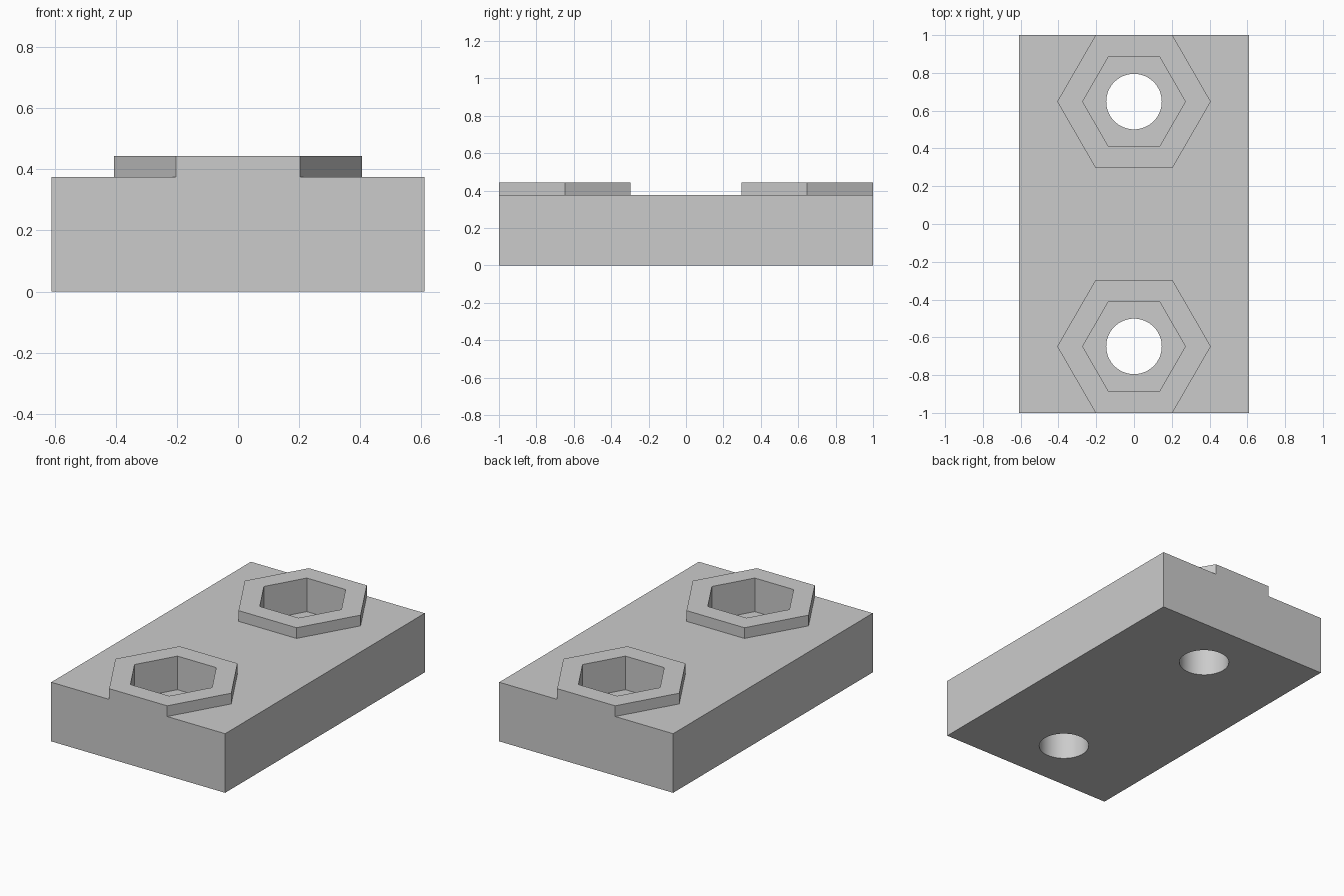
import bpy
import math

default = bpy.data.objects.get("Cube")
if default:
    bpy.data.objects.remove(default, do_unlink=True)

HEIGHT = 0.375        # top of the block
RIM_TOP = 0.443       # top of the raised hexagons
POCKET_FLOOR = 0.23   # seat inside each hexagon
SEAT_Y = 0.648
RIM_RADIUS = (1.0 - SEAT_Y) / math.cos(math.pi / 6)

grey = bpy.data.materials.new("plain grey")
grey.use_nodes = True
colour = (0.6, 0.6, 0.6, 1.0)
grey.diffuse_color = colour
grey.node_tree.nodes["Principled BSDF"].inputs["Base Color"].default_value = colour


def prism(name, sides, radius, y, bottom, top):
    """Upright prism with its first corner on the x axis."""
    bpy.ops.mesh.primitive_cylinder_add(
        vertices=sides, radius=radius, depth=top - bottom,
        location=(0, y, (bottom + top) / 2), rotation=(0, 0, math.pi / 2))
    obj = bpy.context.object
    obj.name = name
    obj.data.materials.append(grey)
    bpy.ops.object.transform_apply(location=True, rotation=True, scale=True)
    return obj


def combine(target, other, operation):
    """Apply a boolean and discard the helper."""
    other.hide_render = True
    mod = target.modifiers.new(operation.lower(), 'BOOLEAN')
    mod.operation = operation
    mod.solver = 'EXACT'
    mod.object = other
    bpy.context.view_layer.objects.active = target
    bpy.ops.object.modifier_apply(modifier=mod.name)
    bpy.data.objects.remove(other, do_unlink=True)


# Main block
bpy.ops.mesh.primitive_cube_add(size=1, location=(0, 0, HEIGHT / 2))
block = bpy.context.object
block.name = "mounting_block"
block.scale = (1.22, 2.0, HEIGHT)
bpy.ops.object.transform_apply(location=True, rotation=True, scale=True)
block.data.materials.append(grey)

# Raised hexagonal rims with nut pockets and round through holes
for y in (-SEAT_Y, SEAT_Y):
    combine(block, prism("hex_rim", 6, RIM_RADIUS, y, 0.1, RIM_TOP), 'UNION')
    combine(block, prism("nut_pocket", 6, 0.272, y, POCKET_FLOOR, 0.6), 'DIFFERENCE')
    combine(block, prism("bolt_hole", 64, 0.147, y, -0.2, 0.6), 'DIFFERENCE')

# Smooth hole walls, crisp edges elsewhere
bpy.ops.object.select_all(action='DESELECT')
block.select_set(True)
bpy.context.view_layer.objects.active = block
bpy.ops.object.shade_smooth_by_angle(angle=math.radians(30))
